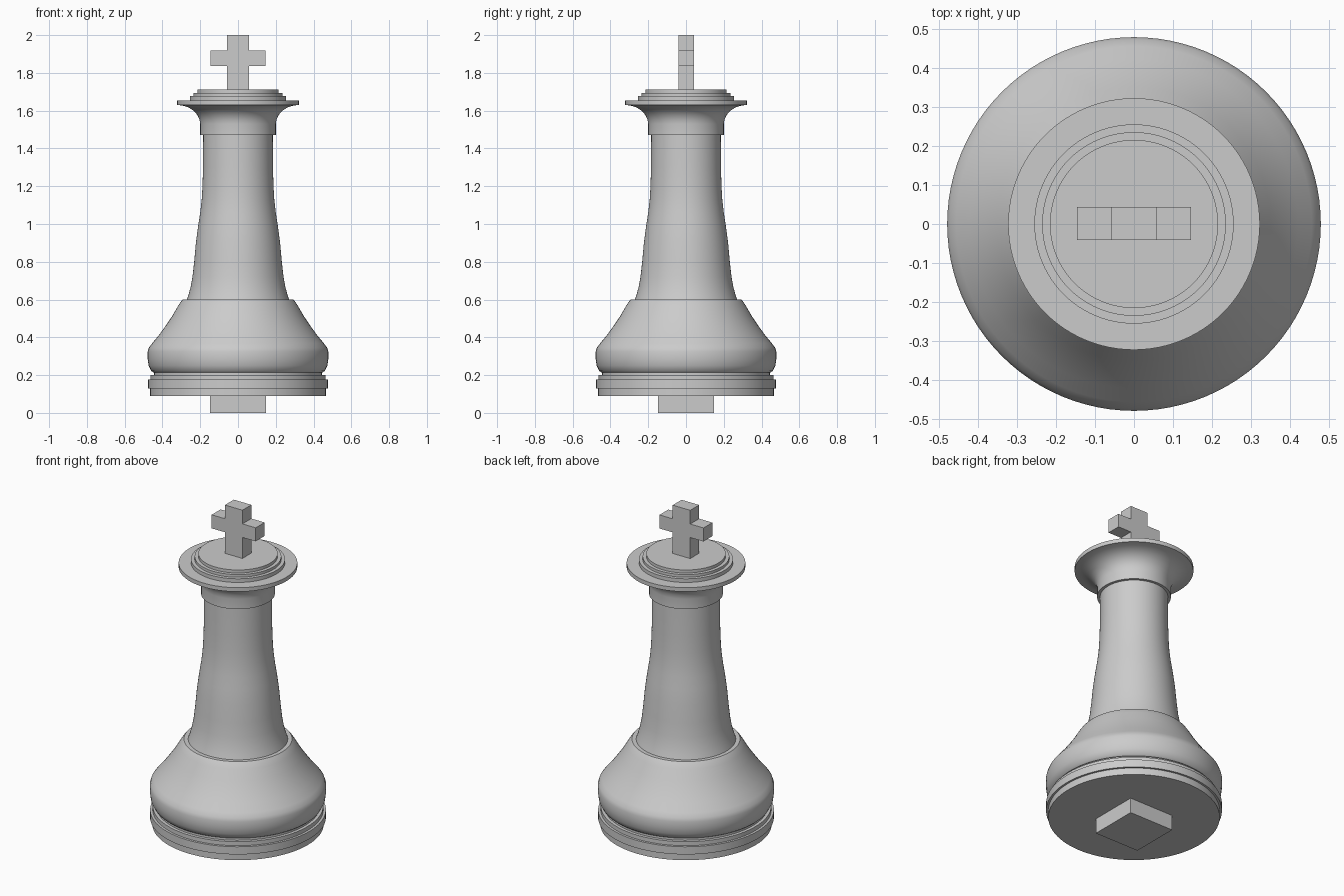
import bpy, bmesh, math

cube = bpy.data.objects.get("Cube")
if cube:
    bpy.data.objects.remove(cube)

GREY = (0.6, 0.6, 0.6, 1)
mat = bpy.data.materials.new("plain grey")
mat.use_nodes = True
mat.diffuse_color = GREY
mat.node_tree.nodes["Principled BSDF"].inputs["Base Color"].default_value = GREY


def finish(name, bm):
    bmesh.ops.recalc_face_normals(bm, faces=bm.faces)
    mesh = bpy.data.meshes.new(name)
    bm.to_mesh(mesh)
    bm.free()
    mesh.materials.append(mat)
    obj = bpy.data.objects.new(name, mesh)
    bpy.context.collection.objects.link(obj)
    return obj


def lathe(name, profile, sides=96):
    """Spin a (radius, height) outline round the z axis, with flat caps."""
    bm = bmesh.new()
    pts = [(0, profile[0][1])] + profile + [(0, profile[-1][1])]
    verts = [bm.verts.new((r, 0, z)) for r, z in pts]
    edges = [bm.edges.new(pair) for pair in zip(verts, verts[1:])]
    bmesh.ops.spin(bm, geom=verts + edges, cent=(0, 0, 0), axis=(0, 0, 1),
                   angle=math.tau, steps=sides, use_duplicate=False)
    bmesh.ops.remove_doubles(bm, verts=bm.verts, dist=0.0001)
    obj = finish(name, bm)
    bpy.ops.object.select_all(action='DESELECT')
    obj.select_set(True)
    bpy.context.view_layer.objects.active = obj
    bpy.ops.object.shade_smooth_by_angle(angle=math.radians(35))
    return obj


def slab(name, outline, y0, y1):
    """Extrude an (x, z) outline along y."""
    bm = bmesh.new()
    face = bm.faces.new([bm.verts.new((x, y0, z)) for x, z in outline])
    out = bmesh.ops.extrude_face_region(bm, geom=[face])
    moved = [v for v in out["geom"] if isinstance(v, bmesh.types.BMVert)]
    bmesh.ops.translate(bm, verts=moved, vec=(0, y1 - y0, 0))
    return finish(name, bm)


# Square peg under the base
P = 0.147
slab("base_peg", [(-P, 0), (P, 0), (P, 0.1), (-P, 0.1)], -P, P)

# Stepped base rings
lathe("base_rings", [(0.465, 0.09), (0.465, 0.13), (0.477, 0.13), (0.477, 0.176),
                     (0.463, 0.176), (0.463, 0.2), (0.445, 0.2), (0.445, 0.22)])

# Flared foot
lathe("foot", [(0.45, 0.215), (0.46, 0.223), (0.473, 0.25), (0.478, 0.285), (0.478, 0.325),
               (0.472, 0.345), (0.455, 0.368), (0.42, 0.41), (0.385, 0.458),
               (0.35, 0.51), (0.318, 0.565), (0.303, 0.588), (0.293, 0.6)])

# Tapering column
lathe("column", [(0.272, 0.595), (0.262, 0.625), (0.25, 0.67), (0.241, 0.72), (0.232, 0.8),
                 (0.223, 0.9), (0.211, 0.99), (0.2, 1.06), (0.192, 1.13),
                 (0.188, 1.2), (0.185, 1.3), (0.184, 1.475)])

# Flared collar with a flat rim
lathe("collar", [(0.2, 1.47), (0.2, 1.53), (0.204, 1.553), (0.215, 1.577), (0.235, 1.6),
                 (0.262, 1.617), (0.29, 1.626), (0.322, 1.631), (0.322, 1.655)])

# Stepped crown discs
lathe("crown_steps", [(0.255, 1.65), (0.255, 1.677), (0.235, 1.677), (0.235, 1.693),
                      (0.215, 1.693), (0.215, 1.711)])

# Cross finial, mirrored half outline
half = [(0.058, 1.705), (0.058, 1.837), (0.146, 1.837), (0.146, 1.918),
        (0.058, 1.918), (0.058, 2.0)]
slab("cross", half + [(-x, z) for x, z in reversed(half)], -0.041, 0.043)
